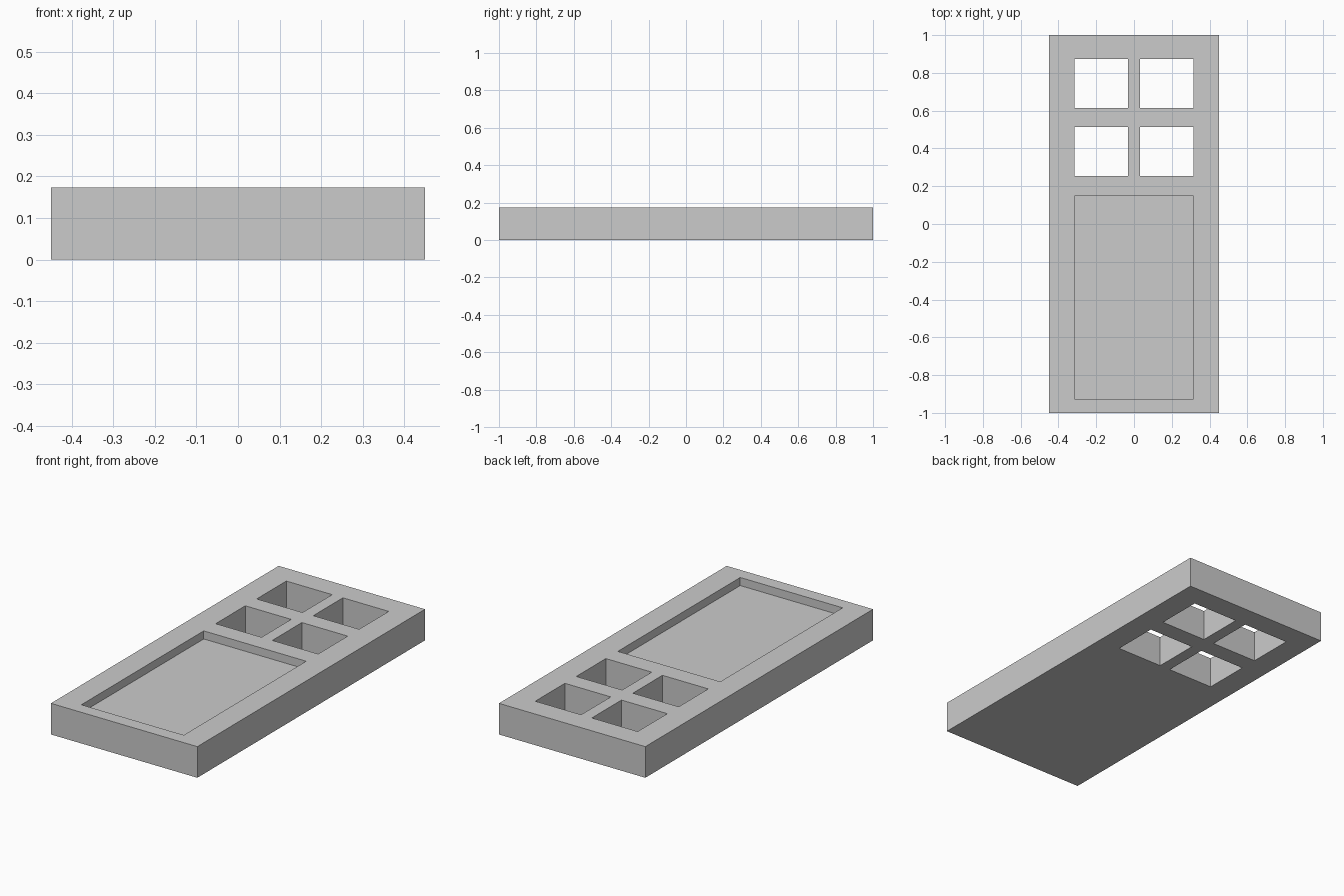
import bpy

# Remove the default object
default = bpy.data.objects.get("Cube")
if default:
    bpy.data.objects.remove(default, do_unlink=True)

THICK = 0.173          # slab thickness
RECESS = 0.045         # depth of the lower panel

grey = bpy.data.materials.new("light grey")
grey.use_nodes = True
colour = (0.6, 0.6, 0.6, 1)
grey.diffuse_color = colour
grey.node_tree.nodes["Principled BSDF"].inputs["Base Color"].default_value = colour


def box(name, x, y, z):
    """Box spanning the given (min, max) ranges, with scale applied."""
    spans = (x, y, z)
    bpy.ops.mesh.primitive_cube_add(size=1, location=[sum(s) / 2 for s in spans])
    obj = bpy.context.object
    obj.name = name
    obj.scale = [s[1] - s[0] for s in spans]
    bpy.ops.object.transform_apply(location=True, rotation=False, scale=True)
    obj.data.materials.append(grey)
    return obj


# Door slab lying flat
door = box("door_slab", (-0.45, 0.45), (-1, 1), (0, THICK))

# Four window openings right through the slab
cutters = []
for row, y in (("upper", (0.614, 0.874)), ("lower", (0.254, 0.514))):
    for side, x in (("left", (0.033, 0.315)), ("right", (-0.315, -0.033))):
        cutters.append(box(f"{row}_{side}_window_cutter", x, y, (-0.1, THICK + 0.1)))

# Shallow recessed panel on the top face
cutters.append(box("panel_cutter", (-0.315, 0.315), (-0.926, 0.149),
                   (THICK - RECESS, THICK + 0.1)))

for cutter in cutters:
    cut = door.modifiers.new(cutter.name, "BOOLEAN")
    cut.operation = "DIFFERENCE"
    cut.solver = "EXACT"
    cut.object = cutter
    cutter.hide_render = True
    cutter.display_type = "WIRE"

# Bake the cuts and drop the cutters
bpy.ops.object.select_all(action="DESELECT")
bpy.context.view_layer.objects.active = door
door.select_set(True)
for name in [m.name for m in door.modifiers]:
    bpy.ops.object.modifier_apply(modifier=name)
for cutter in cutters:
    bpy.data.objects.remove(cutter, do_unlink=True)
bpy.ops.object.shade_flat()
